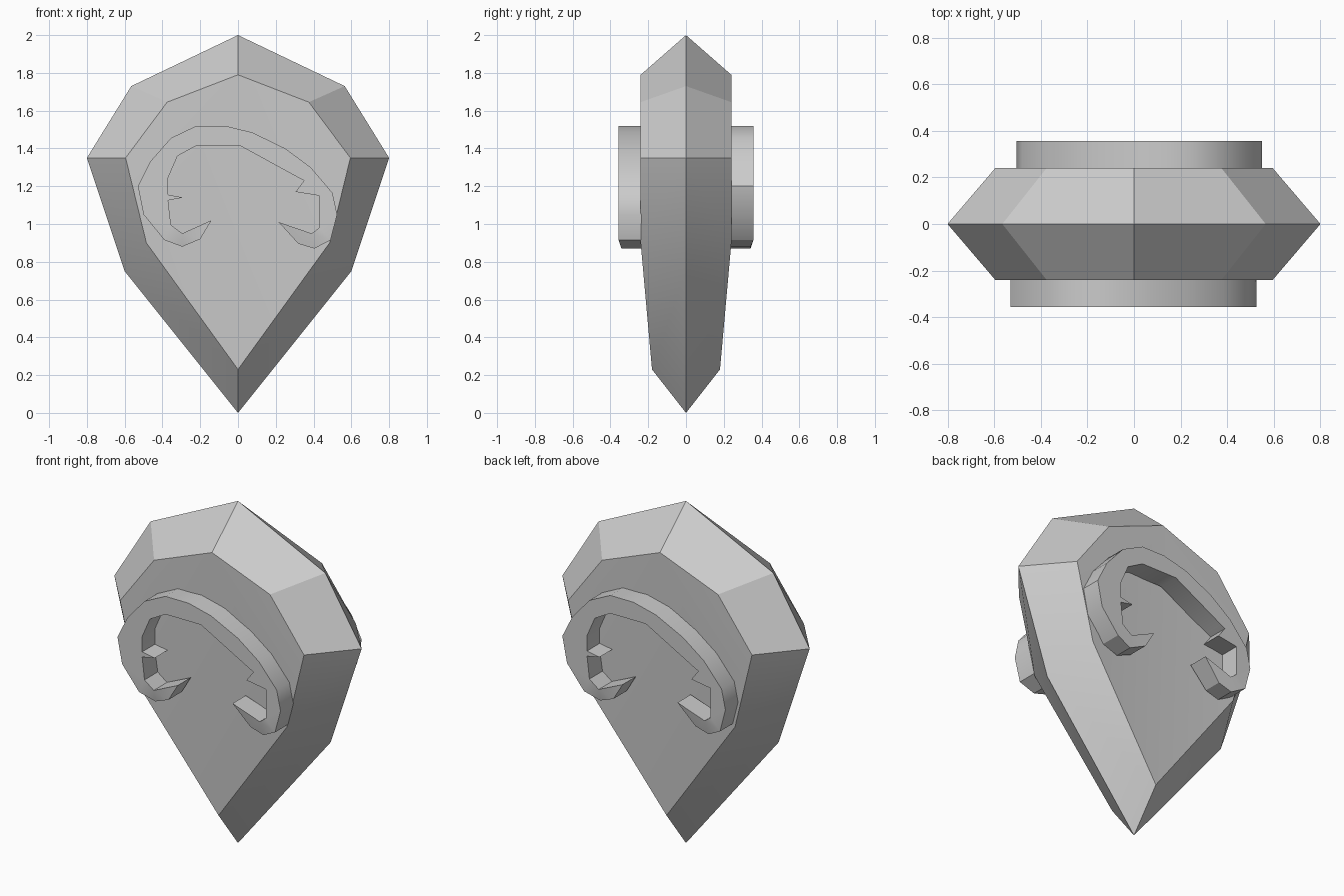
import bpy, bmesh, math
from mathutils import Matrix

if "Cube" in bpy.data.objects:
    bpy.data.objects.remove(bpy.data.objects["Cube"])


def finish(bm, name, angle):
    bmesh.ops.remove_doubles(bm, verts=bm.verts, dist=1e-4)
    bmesh.ops.recalc_face_normals(bm, faces=bm.faces)
    me = bpy.data.meshes.new(name)
    bm.to_mesh(me)
    bm.free()
    ob = bpy.data.objects.new(name, me)
    bpy.context.collection.objects.link(ob)
    bpy.ops.object.select_all(action='DESELECT')
    ob.select_set(True)
    bpy.context.view_layer.objects.active = ob
    bpy.ops.object.shade_smooth_by_angle(angle=math.radians(angle))
    return ob


# Gem-shaped body: half outline of the rim and of the flat face, mirrored in x and y
rim = [(0, 2), (.565, 1.73), (.8, 1.35), (.6, .75), (0, 0)]
face = [(0, 1.79, .24), (.375, 1.645, .24), (.595, 1.35, .24), (.485, .9, .24), (0, .23, .18)]
bm = bmesh.new()
for sx in (-1, 1):
    for sy in (-1, 1):
        outer = [bm.verts.new((sx * x, 0, z)) for x, z in rim]
        inner = [bm.verts.new((sx * x, sy * y, z)) for x, z, y in face]
        for i in range(4):
            bm.faces.new((outer[i], outer[i + 1], inner[i + 1], inner[i]))
        bm.faces.new(inner[:4])
        bm.faces.new((inner[0], inner[3], inner[4]))
finish(bm, "gem_body", 24)

# Raised curled scroll: closed outline, outer edge first and then the inner edge
scroll = [(-.14, 1.02), (-.2, .92), (-.295, .88), (-.39, .915), (-.5, 1.05), (-.53, 1.2),
          (-.465, 1.33), (-.355, 1.455), (-.22, 1.52), (-.07, 1.52), (.075, 1.485), (.25, 1.4),
          (.385, 1.3), (.5, 1.165), (.525, 1.05), (.49, .915), (.405, .87), (.32, .895),
          (.215, 1.01), (.39, .95), (.43, .98), (.43, 1.15), (.305, 1.17), (.35, 1.23),
          (.32, 1.245), (.01, 1.415), (-.22, 1.415), (-.32, 1.36), (-.37, 1.245), (-.37, 1.155),
          (-.29, 1.14), (-.37, 1.125), (-.355, .995), (-.295, .95)]


def make_scroll(name, matrix):
    bm = bmesh.new()
    front = [bm.verts.new((x, -.342 if z < .9 else -.357, z)) for x, z in scroll]
    back = [bm.verts.new((x, -.235, z)) for x, z in scroll]
    n = len(scroll)
    for i in range(n):
        j = (i + 1) % n
        bm.faces.new((front[i], front[j], back[j], back[i]))
    caps = [bm.faces.new(front), bm.faces.new(back[::-1])]
    bm.normal_update()
    bmesh.ops.triangulate(bm, faces=caps)
    bmesh.ops.transform(bm, matrix=matrix, verts=bm.verts)
    finish(bm, name, 30)


make_scroll("front_scroll", Matrix.Identity(4))
make_scroll("back_scroll", Matrix.Translation((.02, 0, 0)) @ Matrix.Rotation(math.pi, 4, 'Z'))
